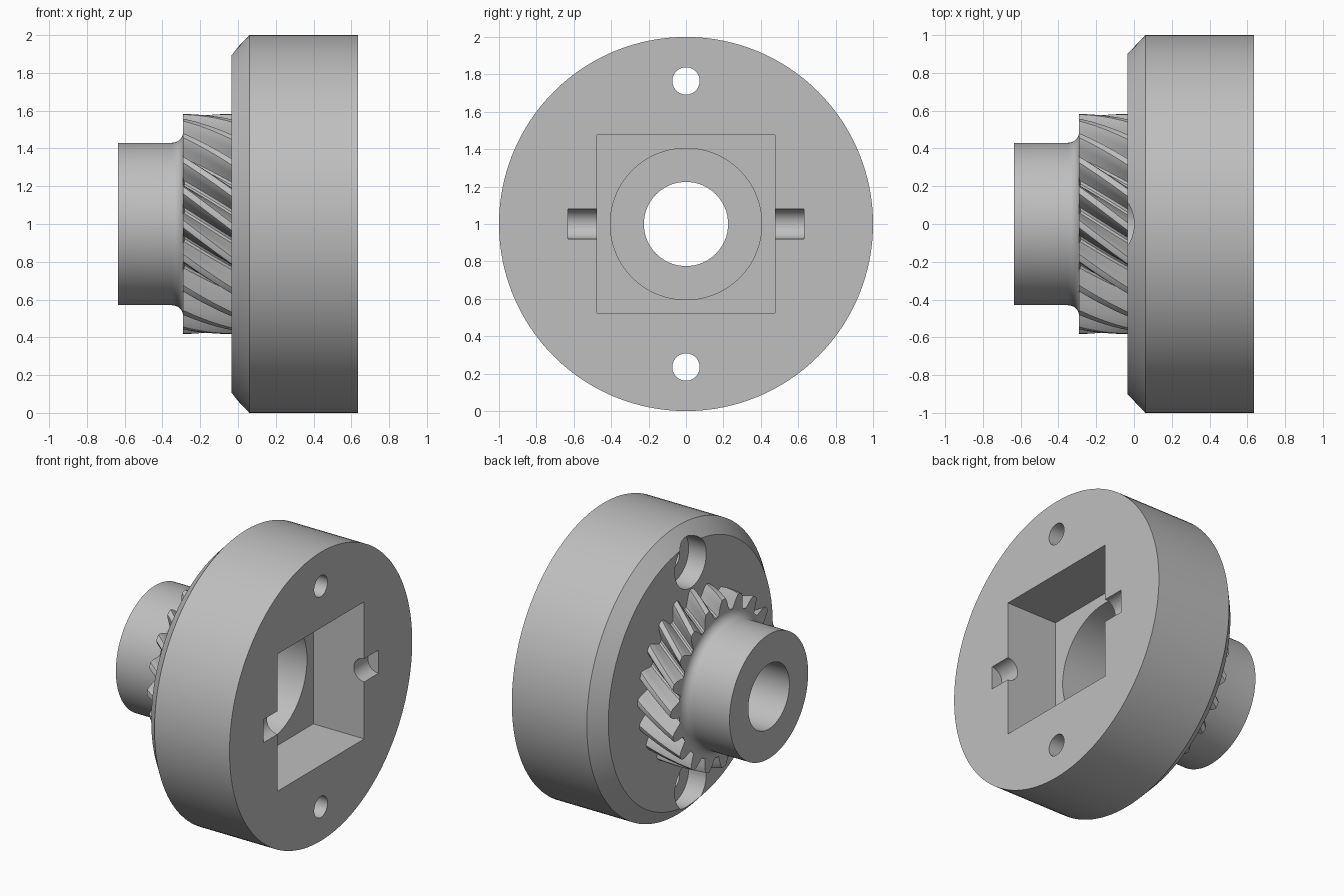
import bpy, bmesh
from math import sin, cos, pi, radians
from mathutils import Matrix, Vector

cube = bpy.data.objects.get("Cube")
if cube:
    bpy.data.objects.remove(cube)

AXIS_Z = 1.0
STEPS = 128

steel = bpy.data.materials.new("plain_grey")
steel.use_nodes = True
GREY = (0.52, 0.52, 0.52, 1)
steel.diffuse_color = GREY
steel.node_tree.nodes["Principled BSDF"].inputs["Base Color"].default_value = GREY


def to_object(name, bm):
    bmesh.ops.recalc_face_normals(bm, faces=bm.faces)
    mesh = bpy.data.meshes.new(name)
    bm.to_mesh(mesh)
    bm.free()
    ob = bpy.data.objects.new(name, mesh)
    bpy.context.collection.objects.link(ob)
    mesh.materials.append(steel)
    return ob


def ring_point(x, r, a):
    return (x, -r * cos(a), AXIS_Z + r * sin(a))


def bridge(bm, loops):
    """Join closed loops of equal length, the last back to the first."""
    for one, two in zip(loops, loops[1:] + loops[:1]):
        n = len(one)
        for i in range(n):
            j = (i + 1) % n
            bm.faces.new((one[i], one[j], two[j], two[i]))


def lathe(name, profile):
    bm = bmesh.new()
    loops = [[bm.verts.new(ring_point(x, r, 2 * pi * i / STEPS))
              for i in range(STEPS)] for x, r in profile]
    bridge(bm, loops)
    return to_object(name, bm)


def cylinder_cutter(radius, start, end):
    start, end = Vector(start), Vector(end)
    span = end - start
    bm = bmesh.new()
    turn = Vector((0, 0, 1)).rotation_difference(span).to_matrix().to_4x4()
    bmesh.ops.create_cone(bm, cap_ends=True, segments=48, radius1=radius,
                          radius2=radius, depth=span.length,
                          matrix=Matrix.Translation((start + end) / 2) @ turn)
    return to_object("cutter", bm)


def box_cutter(low, high):
    low, high = Vector(low), Vector(high)
    bm = bmesh.new()
    bmesh.ops.create_cube(bm, size=1, matrix=Matrix.Translation((low + high) / 2)
                          @ Matrix.Diagonal((high - low).to_4d()))
    return to_object("cutter", bm)


def cut(ob, cutter):
    mod = ob.modifiers.new("cut", "BOOLEAN")
    mod.operation = "DIFFERENCE"
    mod.solver = "EXACT"
    mod.object = cutter
    bpy.context.view_layer.objects.active = ob
    bpy.ops.object.modifier_apply(modifier=mod.name)
    bpy.data.objects.remove(cutter)


def smooth(ob, angle):
    bpy.ops.object.select_all(action="DESELECT")
    ob.select_set(True)
    bpy.context.view_layer.objects.active = ob
    bpy.ops.object.shade_smooth_by_angle(angle=radians(angle))


# Flanged body: hub, fillet, chamfered disc and stepped bore in one profile
fillet = [(-0.35 + 0.06 * sin(t * pi / 16), 0.49 - 0.06 * cos(t * pi / 16))
          for t in range(9)]
body = lathe("flanged_hub", [(-0.635, 0.225), (-0.635, 0.43)] + fillet + [
    (-0.28, 0.47), (-0.035, 0.47), (-0.035, 0.9), (0.06, 1), (0.635, 1),
    (0.635, 0.405), (-0.2, 0.405), (-0.2, 0.225)])

# Square pocket with a half-round notch on each side
cut(body, box_cutter((0.245, -0.475, AXIS_Z - 0.475), (0.8, 0.475, AXIS_Z + 0.475)))
for side in (-1, 1):
    cut(body, cylinder_cutter(0.08, (0.635, side * 0.4, AXIS_Z),
                              (0.635, side * 0.63, AXIS_Z)))
    # Bolt hole and its counterbore
    z = AXIS_Z + side * 0.765
    cut(body, cylinder_cutter(0.073, (-0.2, 0, z), (0.8, 0, z)))
    cut(body, cylinder_cutter(0.172, (-0.2, 0, z), (0.1, 0, z)))
smooth(body, 30)

# Helical gear: one tooth outline repeated round the ring, twisted along x
TEETH, TWIST, SLICES = 20, -0.35, 12
PITCH = 2 * pi / TEETH
tooth = [(-0.157, 0.475), (-0.125, 0.48), (-0.105, 0.5), (-0.08, 0.535),
         (-0.058, 0.562), (-0.035, 0.58), (0, 0.582)]
tooth += [(-a, r) for a, r in reversed(tooth[1:-1])]
outline = [(k * PITCH + a, r) for k in range(TEETH) for a, r in tooth]


def gear_loop(bm, s, radius=None):
    x = -0.29 + 0.265 * s
    return [bm.verts.new(ring_point(x, radius or r, a + TWIST * s))
            for a, r in outline]


bm = bmesh.new()
loops = [gear_loop(bm, i / SLICES) for i in range(SLICES + 1)]
loops += [gear_loop(bm, 1, 0.44), gear_loop(bm, 0, 0.44)]
bridge(bm, loops)
gear = to_object("helical_gear", bm)
smooth(gear, 30)
